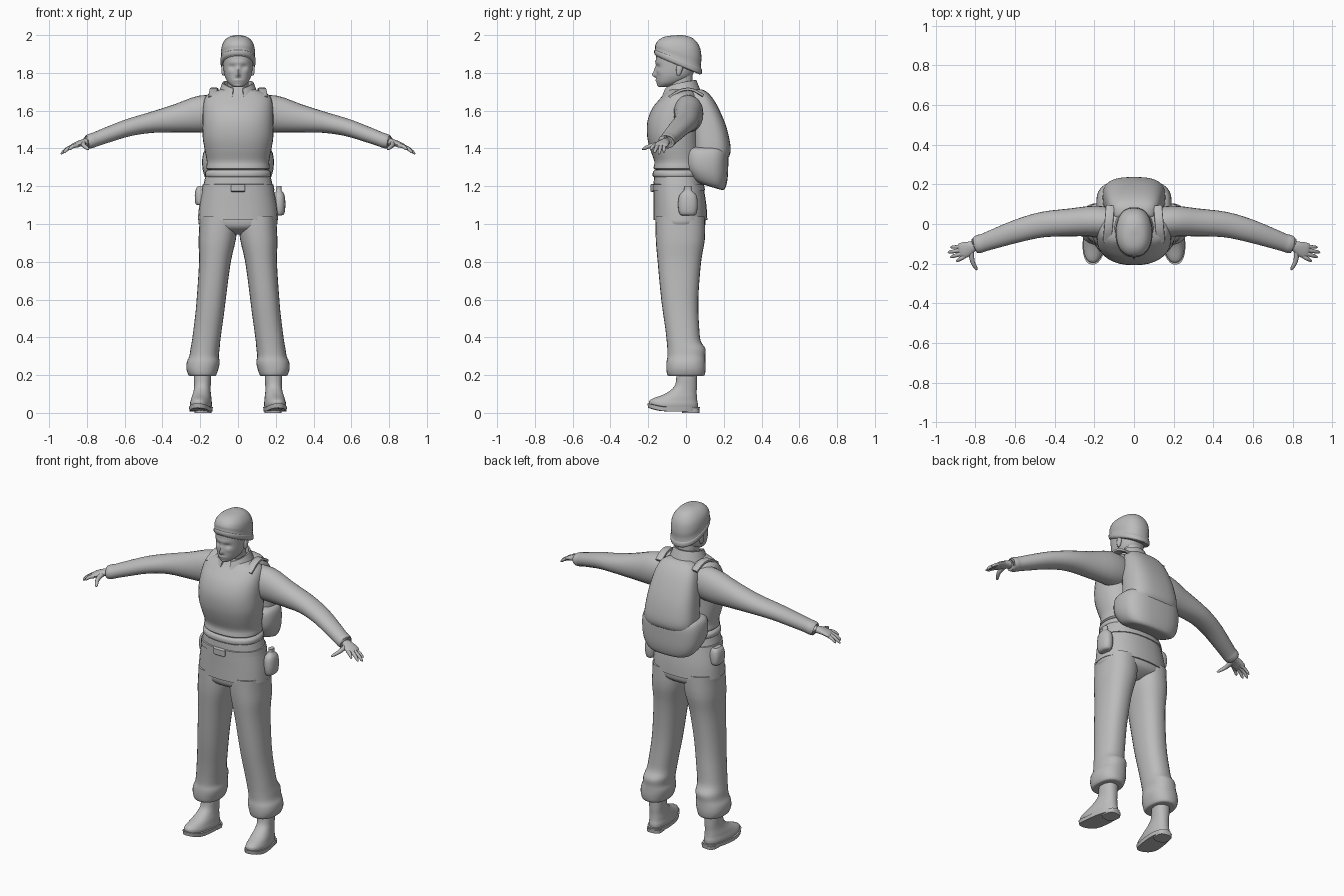
import bpy, bmesh, math
from mathutils import Vector, Matrix

grey = bpy.data.materials.new("plain_grey")
grey.diffuse_color = (0.5, 0.5, 0.5, 1)


def finish(bm, name, angle=40):
    bmesh.ops.remove_doubles(bm, verts=bm.verts, dist=1e-5)
    bmesh.ops.recalc_face_normals(bm, faces=bm.faces)
    me = bpy.data.meshes.new(name)
    bm.to_mesh(me)
    bm.free()
    me.materials.append(grey)
    me.polygons.foreach_set("use_smooth", [True] * len(me.polygons))
    me.set_sharp_from_angle(angle=math.radians(angle))
    ob = bpy.data.objects.new(name, me)
    bpy.context.collection.objects.link(ob)
    return ob


def spline(rows, steps):
    """Catmull-Rom resampling of equal-length tuples."""
    out = []
    for i in range(len(rows) - 1):
        a, b, c, d = (rows[min(max(i + k, 0), len(rows) - 1)] for k in (-1, 0, 1, 2))
        for s in range(steps):
            t = s / steps
            out.append([0.5 * (2 * q + (r - p) * t + (2 * p - 5 * q + 4 * r - w) * t * t
                               + (3 * q - p - 3 * r + w) * t ** 3) for p, q, r, w in zip(a, b, c, d)])
    return out + [list(rows[-1])]


def skin(rings, name, angle=40, deform=None):
    bm = bmesh.new()
    vs = [[bm.verts.new(deform(p) if deform else p) for p in r] for r in rings]
    n = len(vs[0])
    for a, b in zip(vs, vs[1:]):
        for i in range(n):
            bm.faces.new((a[i], a[(i + 1) % n], b[(i + 1) % n], b[i]))
    bm.faces.new(vs[0][::-1])
    bm.faces.new(vs[-1])
    return finish(bm, name, angle)


def oval(n, e):
    pw = lambda v: math.copysign(abs(v) ** (2 / e), v)
    return [(pw(math.cos(2 * math.pi * i / n)), pw(math.sin(2 * math.pi * i / n))) for i in range(n)]


def stack(name, rows, x=0, n=28, e=2.3, steps=3, angle=40, deform=None):
    """Upright loft; rows are z, y, half width, half depth, slope of the ring along y."""
    rows = [tuple(r) + (0,) * (5 - len(r)) for r in rows]
    rings = [[Vector((x + rx * c, y + ry * s, z + k * ry * s)) for c, s in oval(n, e)]
             for z, y, rx, ry, k in spline(rows, steps)]
    return skin(rings, name, angle, deform)


def tube(name, rows, n=20, steps=3, e=2.1):
    """Loft along a path; rows are x, y, z, half width (level), half height."""
    pts = spline(rows, steps)
    rings = []
    for i, p in enumerate(pts):
        t = (Vector(pts[min(i + 1, len(pts) - 1)][:3]) - Vector(pts[max(i - 1, 0)][:3])).normalized()
        side = t.cross(Vector((0, 0, 1))).normalized()
        up = side.cross(t)
        rings.append([Vector(p[:3]) + side * p[3] * c + up * p[4] * s for c, s in oval(n, e)])
    return skin(rings, name)


def mirrored(ob):
    ob.name = "left_" + ob.name
    me = ob.data.copy()
    me.transform(Matrix.Scale(-1, 4, (1, 0, 0)))
    me.flip_normals()
    bpy.context.collection.objects.link(bpy.data.objects.new(ob.name.replace("left_", "right_"), me))


# Jacket skirt and bloused vest
stack("jacket_skirt", [(1.02, -.03, .213, .143), (1.10, -.032, .205, .14), (1.2, -.04, .185, .132),
                       (1.28, -.045, .165, .122)])
stack("vest", [(1.285, -.045, .15, .11), (1.295, -.045, .168, .127), (1.33, -.045, .165, .122),
               (1.39, -.055, .176, .133), (1.46, -.065, .187, .14), (1.54, -.063, .188, .142),
               (1.61, -.048, .186, .132), (1.66, -.036, .178, .105), (1.69, -.03, .155, .085),
               (1.71, -.03, .10, .072), (1.725, -.03, .07, .06)], n=36)
stack("waist_roll", [(1.245, -.045, .165, .12), (1.255, -.045, .175, .131), (1.275, -.045, .174, .13),
                     (1.287, -.045, .16, .12)])

# Belt and buckle
stack("belt", [(1.175, -.038, .185, .13), (1.178, -.038, .193, .139), (1.208, -.041, .188, .136),
               (1.211, -.041, .18, .13)], steps=1)
stack("buckle", [(1.17, -.177, .033, .006), (1.174, -.178, .037, .01), (1.208, -.178, .037, .01),
                 (1.212, -.177, .033, .006)], e=5, steps=1)

# Canteen and small pouch on the belt
stack("canteen", [(1.045, .01, .012, .03), (1.055, .01, .028, .045), (1.1, .01, .034, .052),
                  (1.15, .01, .03, .046), (1.172, .01, .018, .026), (1.18, .01, .014, .02),
                  (1.2, .01, .014, .02)], x=.217, n=20)
stack("belt_pouch", [(1.1, -.02, .018, .03), (1.108, -.02, .03, .045), (1.15, -.02, .034, .048),
                     (1.185, -.02, .028, .042), (1.2, -.02, .016, .03)], x=-.195, n=20, e=3)

# Trousers
stack("trouser_seat", [(.945, -.03, .05, .06), (.97, -.03, .15, .11), (1.0, -.028, .208, .132),
                       (1.06, -.03, .2, .13)])
mirrored(stack("trouser_leg", [
    (.195, 0, .06, .08), (.2, 0, .073, .098), (.235, .0, .085, .104), (.27, 0, .087, .103),
    (.3, .002, .078, .1), (.34, .002, .077, .101), (.38, -.012, .075, .09), (.45, -.02, .075, .09),
    (.6, -.033, .077, .098), (.8, -.035, .084, .115), (.92, -.03, .099, .13), (1.04, -.03, .1, .13)],
    deform=lambda p: Vector((p.x + .104 + .045 * min(1, max(0, (.98 - p.z) / .45))
                             + .04 * min(1, max(0, (.53 - p.z) / .3)), p.y, p.z))))


# Boots, toes turned slightly out and up
def foot(p):
    q = p.copy()
    q.z += .022 * min(1, max(0, (-p.y - .11) / .1)) ** 1.5
    return Matrix.Rotation(math.radians(7), 3, 'Z') @ q + Vector((.188, 0, 0))


mirrored(stack("boot", [
    (.02, -.066, .052, .128), (.045, -.066, .056, .13), (.065, -.058, .053, .118), (.085, -.042, .05, .1),
    (.11, -.02, .045, .077), (.14, -.002, .043, .06), (.18, .003, .045, .055), (.23, .005, .045, .056)],
    deform=foot))
mirrored(stack("boot_sole", [(.008, -.066, .058, .136), (.03, -.066, .06, .14)], steps=1, deform=foot))
mirrored(stack("boot_heel", [(0, .025, .044, .045), (.02, .025, .045, .047)], steps=1, e=3, deform=foot))

# Sleeves with cuffs
mirrored(tube("sleeve", [
    (.08, .0, 1.59, .075, .09), (.19, .014, 1.583, .078, .098), (.32, .008, 1.56, .07, .076),
    (.46, -.003, 1.537, .064, .055), (.58, -.033, 1.51, .058, .046), (.69, -.07, 1.472, .05, .041),
    (.755, -.093, 1.448, .045, .038), (.775, -.099, 1.441, .046, .039), (.795, -.105, 1.434, .043, .036),
    (.796, -.105, 1.434, .034, .027)], n=24))

# Hands
mirrored(tube("palm", [(.77, -.1, 1.438, .025, .02), (.81, -.112, 1.433, .027, .019),
                       (.84, -.126, 1.425, .038, .016), (.868, -.135, 1.415, .04, .013),
                       (.88, -.138, 1.41, .034, .009)], n=16))
fingers = [("index_finger", (.855, -.163, 1.415), (.895, -.188, 1.392), .010),
           ("middle_finger", (.868, -.148, 1.413), (.925, -.168, 1.376), .010),
           ("ring_finger", (.87, -.131, 1.412), (.938, -.143, 1.37), .010),
           ("little_finger", (.868, -.114, 1.412), (.925, -.117, 1.378), .009),
           ("thumb", (.815, -.125, 1.428), (.79, -.232, 1.395), .012)]
for name, a, b, r in fingers:
    a, b = Vector(a), Vector(b)
    bend = Vector((0, 0, .007)) if name != "thumb" else Vector((.015, 0, .005))
    rows = [tuple(a.lerp(b, t) + bend * math.sin(math.pi * t)) + (r * k, r * k)
            for t, k in ((-.2, 1), (.2, 1.1), (.6, .95), (.9, .7), (1, .2))]
    mirrored(tube(name, rows, n=10, steps=2))

# Head: lofted skull with soft pushes for the features
pushes = [(0, 1.79, .009, .014, -.024), (0, 1.815, .009, .018, -.012), (0, 1.76, .02, .006, -.008),
          (0, 1.748, .018, .005, -.005), (0, 1.732, .022, .010, -.008), (.032, 1.832, .016, .010, .011),
          (-.032, 1.832, .016, .010, .011), (0, 1.856, .05, .010, -.005),
          (.045, 1.805, .016, .014, -.004), (-.045, 1.805, .016, .014, -.004)]


def face(p):
    q = p.copy()
    if p.y < -.08:
        for x, z, sx, sz, d in pushes:
            q.y += d * math.exp(-((p.x - x) / sx) ** 2 - ((p.z - z) / sz) ** 2)
    return q


stack("head", [(1.724, -.118, .012, .012), (1.728, -.113, .028, .028), (1.745, -.092, .05, .058),
               (1.77, -.07, .065, .085), (1.8, -.058, .074, .098), (1.85, -.05, .079, .108),
               (1.9, -.046, .079, .11), (1.95, -.045, .06, .08)], n=56, steps=6, deform=face, angle=70)
stack("neck", [(1.66, -.015, .062, .062), (1.73, -.025, .055, .062), (1.8, -.035, .058, .07)])
for s in (-1, 1):
    stack("ear", [(1.785, -.04, .004, .006), (1.8, -.038, .01, .013), (1.83, -.033, .011, .018),
                  (1.85, -.032, .006, .012)], x=s * .077, n=12)

# Knitted cap with a rolled rim
stack("cap", [(1.84, -.042, .078, .108, -.42), (1.842, -.042, .088, .119, -.42), (1.865, -.042, .091, .123, -.4),
              (1.888, -.042, .089, .121, -.36), (1.915, -.04, .09, .122, -.28), (1.95, -.037, .083, .112, -.18),
              (1.978, -.034, .064, .088, -.12), (1.993, -.031, .04, .055, -.06), (2.0, -.03, .008, .01)], n=32)
stack("cap_rim", [(1.842, -.042, .086, .117, -.42), (1.848, -.042, .092, .125, -.42),
                  (1.868, -.042, .093, .126, -.4), (1.876, -.042, .087, .118, -.39)], n=32)

# Folded collar, open at the front
bm = bmesh.new()
cols = []
for i in range(33):
    u = -1 + i / 16
    a = math.pi / 2 + u * math.radians(162)
    f = abs(u) ** 2
    col = []
    for r, z in ((.068, 1.70), (.075, 1.762), (.083, 1.762), (.107, 1.70)):
        col.append(bm.verts.new((r * math.cos(a), -.028 + r * (1.0 + .05 * f) * math.sin(a), z - .045 * f)))
    cols.append(col)
for a, b in zip(cols, cols[1:]):
    for k in range(4):
        bm.faces.new((a[k], b[k], b[(k + 1) % 4], a[(k + 1) % 4]))
bm.faces.new(cols[0])
bm.faces.new(cols[-1][::-1])
finish(bm, "collar", 50)

# Backpack: main bag, bulging lower pocket and side straps
stack("backpack_bag", [(1.33, .12, .14, .08), (1.36, .13, .155, .1), (1.41, .133, .158, .103),
                       (1.5, .12, .15, .098), (1.58, .1, .14, .088), (1.65, .08, .126, .072),
                       (1.695, .066, .1, .05), (1.712, .06, .06, .025)], e=2.8, n=32)
stack("backpack_pocket", [(1.2, .12, .1, .06, -.3), (1.212, .115, .15, .09, -.3), (1.26, .108, .18, .112, -.2),
                          (1.32, .104, .19, .12, 0), (1.375, .103, .184, .12, 0), (1.4, .105, .165, .105, 0),
                          (1.41, .11, .12, .08, 0)], e=2.8, n=32)
mirrored(tube("shoulder_strap", [(.12, .09, 1.68, .022, .008), (.125, .03, 1.712, .022, .008),
                                 (.13, -.03, 1.707, .022, .008), (.135, -.09, 1.672, .022, .008)],
              n=12, e=4))
